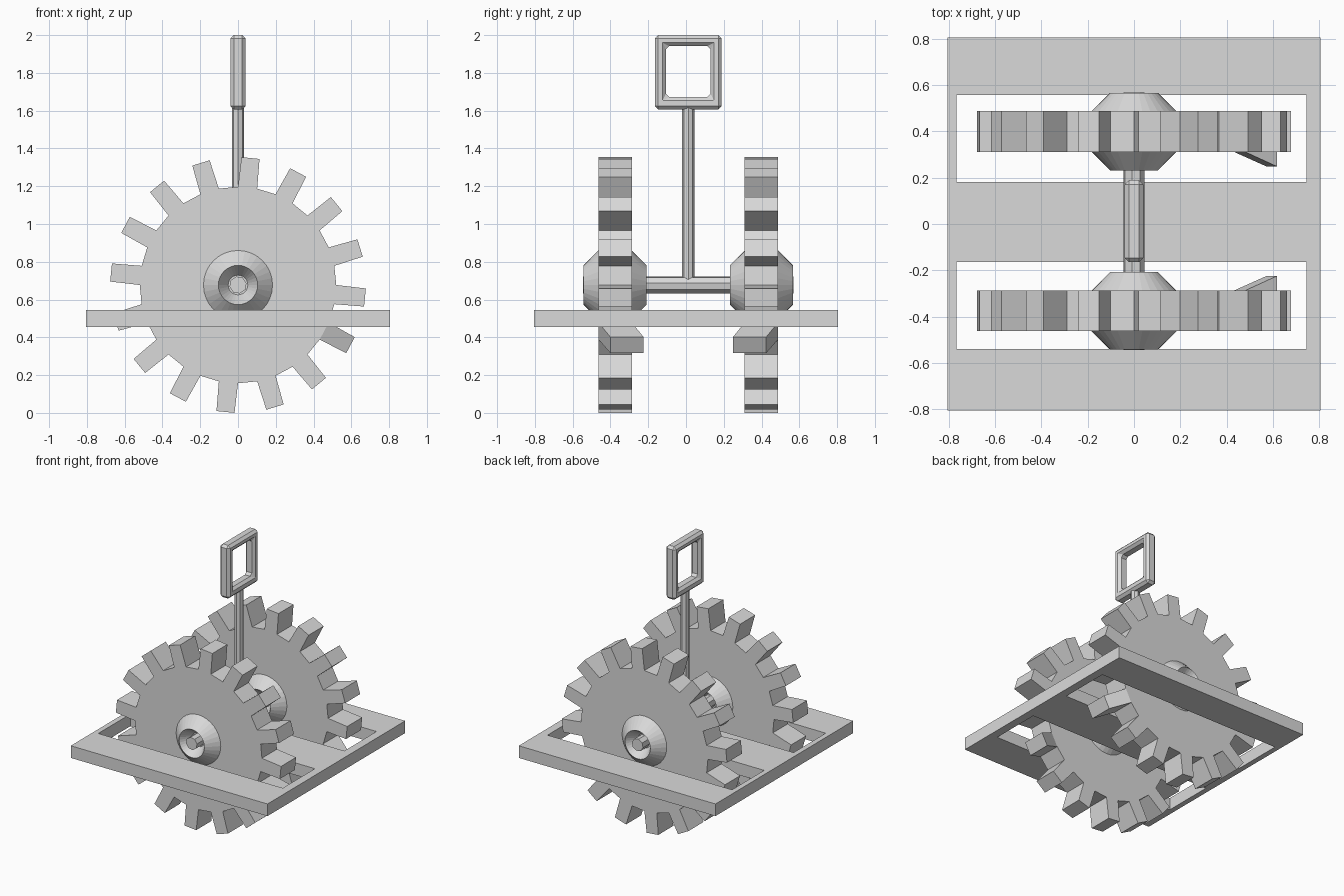
import bpy, bmesh
from math import sin, cos, pi, radians
from mathutils import Matrix, Vector

if "Cube" in bpy.data.objects:
    bpy.data.objects.remove(bpy.data.objects["Cube"])

grey = bpy.data.materials.new("light_grey")
grey.use_nodes = True
grey.diffuse_color = (0.7, 0.7, 0.7, 1)
grey.node_tree.nodes["Principled BSDF"].inputs["Base Color"].default_value = (0.7, 0.7, 0.7, 1)

MID_Y = 0.012      # centre of the wheel pair
AXLE_Z = 0.677
WHEEL_Y = 0.387    # wheel distance from the pair's centre
HALF_W = 0.088     # half the wheel thickness


def finish(name, bm):
    bmesh.ops.recalc_face_normals(bm, faces=bm.faces)
    mesh = bpy.data.meshes.new(name)
    bm.to_mesh(mesh)
    bm.free()
    mesh.materials.append(grey)
    obj = bpy.data.objects.new(name, mesh)
    bpy.context.collection.objects.link(obj)
    return obj


def pierced_slab(name, xs, ys, holes, z0, z1, matrix=Matrix()):
    """Slab over a grid of cells, leaving out the cells listed in holes."""
    bm = bmesh.new()
    for i in range(len(xs) - 1):
        for j in range(len(ys) - 1):
            if (i, j) not in holes:
                corners = [(xs[i], ys[j]), (xs[i + 1], ys[j]),
                           (xs[i + 1], ys[j + 1]), (xs[i], ys[j + 1])]
                bm.faces.new([bm.verts.new((x, y, z0)) for x, y in corners])
    bmesh.ops.remove_doubles(bm, verts=bm.verts, dist=0.0001)
    top = bmesh.ops.extrude_face_region(bm, geom=bm.faces[:])["geom"]
    bmesh.ops.translate(bm, vec=(0, 0, z1 - z0),
                        verts=[v for v in top if isinstance(v, bmesh.types.BMVert)])
    bm.transform(matrix)
    return finish(name, bm)


def rod(name, radius, length, sides, matrix):
    bm = bmesh.new()
    bmesh.ops.create_cone(bm, cap_ends=True, segments=sides, radius1=radius,
                          radius2=radius, depth=length, matrix=matrix)
    return finish(name, bm)


def cog(name, y, inward, teeth=16, root=0.52, tip=0.677):
    """Toothed wheel; one tooth is bent towards the other wheel."""
    bm = bmesh.new()
    step = 2 * pi / teeth
    tip_half = 0.071
    rims = []
    for side in (-HALF_W, HALF_W):
        rim = []
        for k in range(teeth):
            mid = (k - 0.25) * step
            bend = inward * 0.063 if k == teeth - 1 else 0
            for r, a, shift in ((root, -step / 4, 0), (tip, -tip_half, bend),
                                (tip, tip_half, bend), (root, step / 4, 0)):
                rim.append(bm.verts.new((r * cos(mid + a), y + side + shift,
                                         AXLE_Z + r * sin(mid + a))))
        # hub polygon, then one quad per tooth
        bm.faces.new([v for i, v in enumerate(rim) if i % 4 in (0, 3)])
        for k in range(0, len(rim), 4):
            bm.faces.new(rim[k:k + 4])
        rims.append(rim)
    front, back = rims
    for i in range(len(front)):
        j = (i + 1) % len(front)
        bm.faces.new((front[i], front[j], back[j], back[i]))
    return finish(name, bm)


def hub(name, y, sides=32):
    """Double cone with a dished recess at each end."""
    half = [(0.052, 0.09), (0.104, 0.167), (0.183, HALF_W)]
    profile = half + [(r, -h) for r, h in reversed(half)]
    bm = bmesh.new()
    rings = [[bm.verts.new((r * cos(2 * pi * s / sides), y + h,
                            AXLE_Z + r * sin(2 * pi * s / sides)))
              for r, h in profile] for s in range(sides)]
    for s in range(sides):
        a, b = rings[s], rings[(s + 1) % sides]
        for i in range(len(profile)):
            j = (i + 1) % len(profile)
            bm.faces.new((a[i], a[j], b[j], b[i]))
    return finish(name, bm)


# Base plate with two slots
pierced_slab("base_plate", [-0.806, -0.767, 0.745, 0.806],
             [-0.806, -0.54, -0.164, 0.181, 0.557, 0.806],
             {(1, 1), (1, 3)}, 0.456, 0.546)

# Wheels and hubs
for label, sign in (("front", -1), ("back", 1)):
    y = MID_Y + sign * WHEEL_Y
    cog(label + "_cog", y, -sign)
    hub(label + "_hub", y)

# Axle
rod("axle", 0.046, 1.112, 8,
    Matrix.Translation((0, MID_Y, AXLE_Z)) @ Matrix.Rotation(radians(90), 4, 'X')
    @ Matrix.Rotation(radians(12), 4, 'Z'))

# Upright rod
rod("upright_rod", 0.032, 0.93, 8, Matrix.Translation((0, MID_Y, 1.155)))

# Handle: a chamfered frame standing across the axle's length
stand_up = Matrix(((0, 0, 1, 0), (1, 0, 0, MID_Y), (0, 1, 0, 0), (0, 0, 0, 1)))
handle = pierced_slab("handle", [-0.177, -0.118, 0.118, 0.177],
                      [1.606, 1.672, 1.942, 2.0], {(1, 1)}, -0.04, 0.04, stand_up)
bevel = handle.modifiers.new("chamfer", 'BEVEL')
bevel.width = 0.018
bevel.segments = 1
bevel.limit_method = 'ANGLE'
